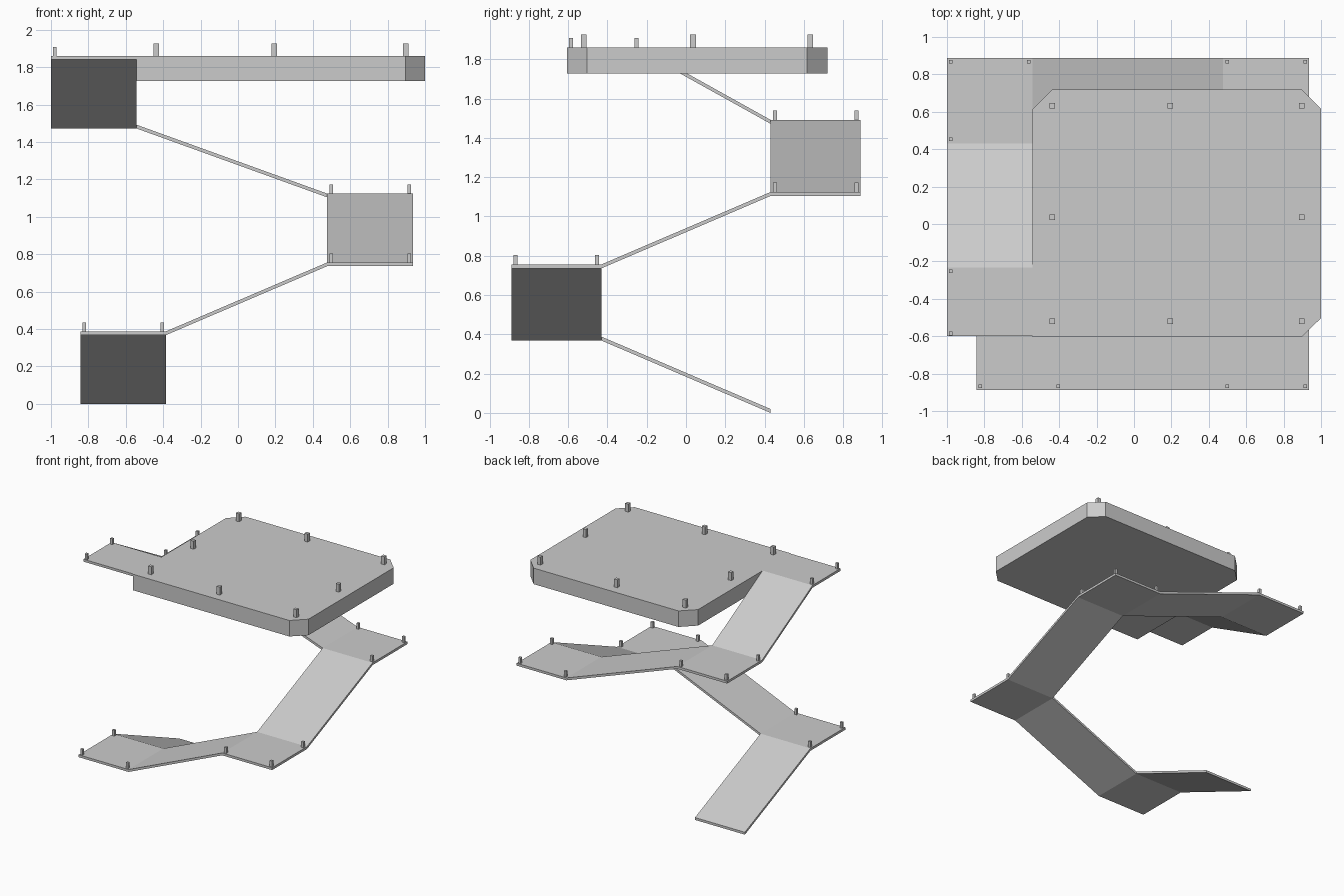
import bpy, bmesh

if "Cube" in bpy.data.objects:
    bpy.data.objects.remove(bpy.data.objects["Cube"])

T = 0.02                                   # slab thickness
Z = [0.02 + 0.368 * i for i in range(6)]   # walking levels


def make(name, top, thick):
    """Solid slab: top outline (counter-clockwise) dropped straight down."""
    bm = bmesh.new()
    up = [bm.verts.new(p) for p in top]
    low = [bm.verts.new((x, y, z - thick)) for x, y, z in top]
    bm.faces.new(up)
    bm.faces.new(low[::-1])
    n = len(top)
    for i in range(n):
        j = (i + 1) % n
        bm.faces.new((up[i], low[i], low[j], up[j]))
    bmesh.ops.recalc_face_normals(bm, faces=bm.faces)
    me = bpy.data.meshes.new(name)
    bm.to_mesh(me)
    bm.free()
    ob = bpy.data.objects.new(name, me)
    bpy.context.collection.objects.link(ob)


def slab(name, x0, x1, y0, y1, z, thick=T):
    make(name, [(x0, y0, z), (x1, y0, z), (x1, y1, z), (x0, y1, z)], thick)


def ramp_x(name, x0, x1, y0, y1, z0, z1):
    make(name, [(x0, y0, z0), (x1, y0, z1), (x1, y1, z1), (x0, y1, z0)], T)


def ramp_y(name, x0, x1, y0, y1, z0, z1):
    make(name, [(x0, y0, z0), (x1, y0, z0), (x1, y1, z1), (x0, y1, z1)], T)


def post(name, x, y, z, w, h):
    slab(name, x - w / 2, x + w / 2, y - w / 2, y + w / 2, z + h, h)


# Ramps, from the ground up
A, B = 0.43, 0.888
ramp_y("ramp_1", -0.842, -0.384, -A, A, Z[1], Z[0])
ramp_x("ramp_2", -0.384, 0.477, -B, -A, Z[1], Z[2])
ramp_y("ramp_3", 0.477, 0.935, -A, A, Z[2], Z[3])
ramp_x("ramp_4", -0.542, 0.477, A, B, Z[4], Z[3])
ramp_y("ramp_5", -1.0, -0.542, -0.232, A, Z[5], Z[4])

# Landings between the ramps
slab("landing_1", -0.842, -0.384, -B, -A, Z[1])
slab("landing_2", 0.477, 0.935, -B, -A, Z[2])
slab("landing_3", 0.477, 0.935, A, B, Z[3])
slab("landing_4", -1.0, -0.542, A, B, Z[4])
slab("landing_5", -1.0, -0.542, -0.6, -0.232, Z[5])

# Top platform with three cut corners
outline = [(-0.542, -0.605), (0.895, -0.605), (1, -0.503), (1, 0.615),
           (0.895, 0.72), (-0.435, 0.72), (-0.542, 0.615)]
make("top_platform", [(x, y, Z[5]) for x, y in outline], 0.133)

# Small posts on the outer corners of each landing
landing_posts = {
    1: [(-0.822, -0.868), (-0.405, -0.868), (-0.822, -0.453)],
    2: [(0.498, -0.868), (0.915, -0.868), (0.915, -0.453)],
    3: [(0.498, 0.868), (0.915, 0.868), (0.915, 0.453)],
    4: [(-0.98, 0.453), (-0.98, 0.868), (-0.563, 0.868)],
    5: [(-0.98, -0.585), (-0.98, -0.253)],
}
for level, spots in landing_posts.items():
    for i, (x, y) in enumerate(spots):
        post(f"landing_{level}_post_{i + 1}", x, y, Z[level], 0.02, 0.048)

# Larger posts around the platform edge
for i, x in enumerate((-0.437, 0.193, 0.898)):
    for j, y in enumerate((-0.52, 0.036, 0.632)):
        if (i, j) != (1, 1):
            post(f"platform_post_{i}_{j}", x, y, Z[5], 0.029, 0.066)
